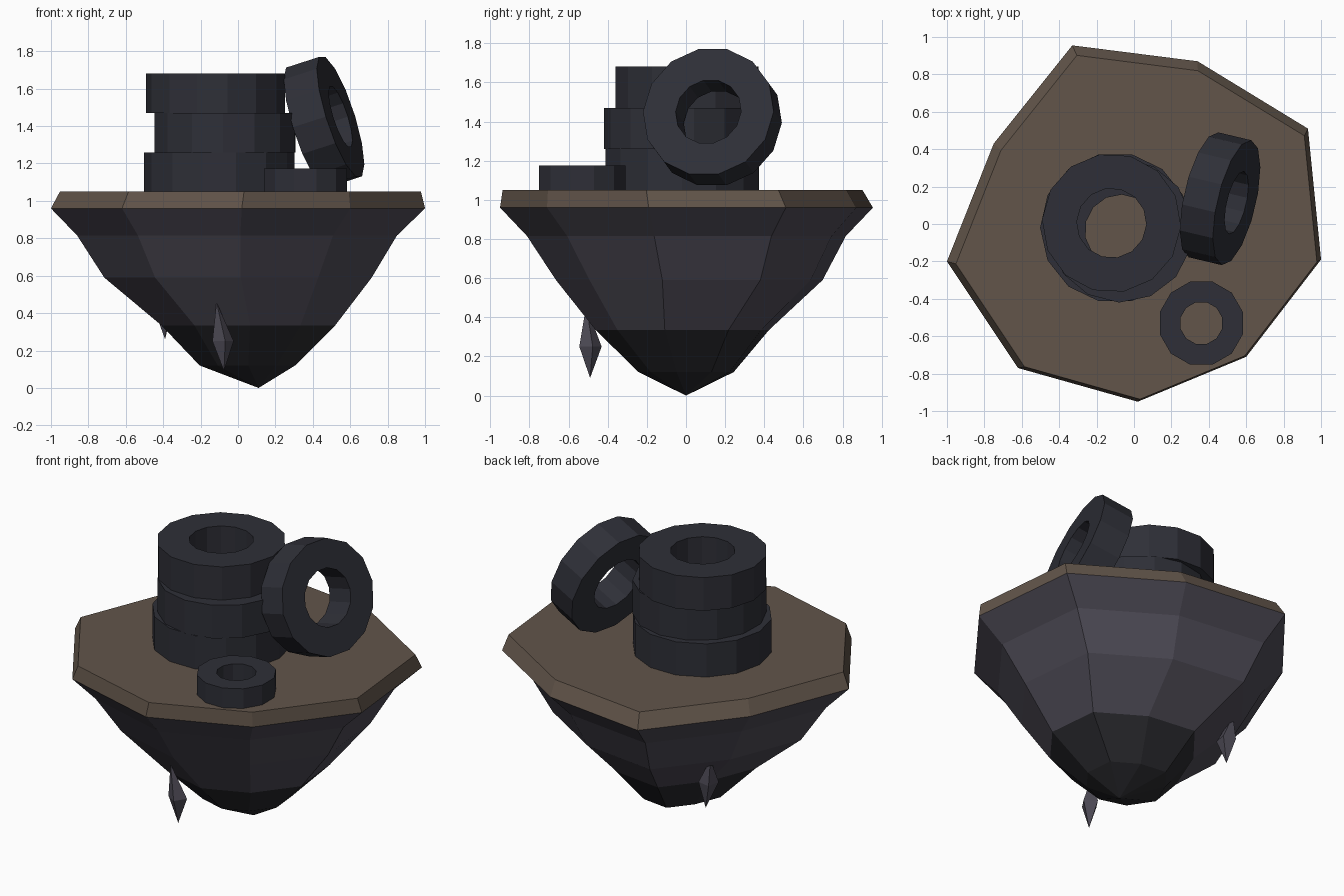
import bpy, bmesh, math
from mathutils import Vector

if "Cube" in bpy.data.objects:
    bpy.data.objects.remove(bpy.data.objects["Cube"])


def mat(name, hexcol):
    lin = []
    for i in (0, 2, 4):
        c = int(hexcol[i:i + 2], 16) / 255
        lin.append(c / 12.92 if c < 0.04045 else ((c + 0.055) / 1.055) ** 2.4)
    m = bpy.data.materials.new(name)
    m.diffuse_color = (*lin, 1)
    m.use_nodes = True
    m.node_tree.nodes["Principled BSDF"].inputs["Base Color"].default_value = m.diffuse_color
    return m


earth = mat("brown_earth", "62554A")
stone = mat("purple_grey_stone", "4E4B56")
dark = mat("dark_stone", "2A2A2E")
rubber = mat("black_rubber", "2E2F37")

# Irregular nine-sided outline of the island rim
RIM = [(-0.33, 0.955), (-0.75, 0.43), (-1.0, -0.2), (-0.62, -0.77), (0.02, -0.95),
       (0.60, -0.71), (1.0, -0.19), (0.93, 0.51), (0.34, 0.87)]


def finish(name, bm, material):
    bmesh.ops.recalc_face_normals(bm, faces=bm.faces)
    me = bpy.data.meshes.new(name)
    bm.to_mesh(me)
    bm.free()
    me.materials.append(material)
    ob = bpy.data.objects.new(name, me)
    bpy.context.collection.objects.link(ob)
    return ob


def loft(name, rings, material, tip=None):
    """Stack scaled copies of the rim; each ring is (z, scale, cx, cy)."""
    bm = bmesh.new()
    loops = [[bm.verts.new((x * s + cx, y * s + cy, z)) for x, y in RIM]
             for z, s, cx, cy in rings]
    n = len(RIM)
    for a, b in zip(loops, loops[1:]):
        for i in range(n):
            j = (i + 1) % n
            bm.faces.new((a[i], a[j], b[j], b[i]))
    bm.faces.new(loops[0])
    if tip:
        t = bm.verts.new(tip)
        for i in range(n):
            bm.faces.new((loops[-1][i], loops[-1][(i + 1) % n], t))
    else:
        bm.faces.new(loops[-1])
    return finish(name, bm, material)


def tyre(name, centre, r, hole, width, sides, axis=(0, 0, 1), spin=0.0):
    bm = bmesh.new()
    section = [(r, -width / 2), (r, width / 2), (hole, width / 2), (hole, -width / 2)]
    loops = []
    for k in range(sides):
        a = 2 * math.pi * k / sides + spin
        loops.append([bm.verts.new((q * math.cos(a), q * math.sin(a), h)) for q, h in section])
    for k in range(sides):
        a, b = loops[k], loops[(k + 1) % sides]
        for i in range(4):
            j = (i + 1) % 4
            bm.faces.new((a[i], b[i], b[j], a[j]))
    ob = finish(name, bm, rubber)
    ob.rotation_euler = Vector(axis).to_track_quat('Z', 'Y').to_euler()
    ob.location = centre
    return ob


def spike(name, top, middle, tip, r, spin):
    """Faceted shard pointing down, its upper end sunk in the rock."""
    bm = bmesh.new()
    t, b = bm.verts.new(top), bm.verts.new(tip)
    ring = []
    for k in range(4):
        a = k * math.pi / 2 + spin
        ring.append(bm.verts.new(Vector(middle) + Vector((r * math.cos(a), r * math.sin(a), 0))))
    for k in range(4):
        j = (k + 1) % 4
        bm.faces.new((ring[k], ring[j], t))
        bm.faces.new((ring[k], ring[j], b))
    return finish(name, bm, stone)


# Floating island: soil slab, rock body, dark bottom
loft("soil_slab", [(1.05, 0.965, 0.013, -0.02), (0.96, 1, 0, 0)], earth)
loft("rock_body", [(0.96, 1, 0, 0), (0.815, 0.855, -0.005, 0), (0.59, 0.715, 0, 0.015),
                   (0.335, 0.465, 0.055, -0.02)], stone)
loft("rock_bottom", [(0.335, 0.465, 0.055, -0.02), (0.12, 0.255, 0.05, 0)], dark,
     tip=(0.11, 0, 0))

# Hanging shards
spike("front_shard", (-0.115, -0.51, 0.46), (-0.08, -0.488, 0.25), (-0.075, -0.49, 0.09), 0.058, 0.2)
spike("back_shard", (-0.43, 0.37, 0.58), (-0.40, 0.345, 0.42), (-0.39, 0.36, 0.26), 0.058, 0.6)

# Stack of three tyres
for i, (x, y, r) in enumerate([(-0.10, -0.02, 0.402), (-0.07, -0.035, 0.385), (-0.12, 0.005, 0.372)]):
    tyre(f"stacked_tyre_{i + 1}", (x, y, 1.155 + 0.21 * i), r, r * 0.5, 0.21, 14, spin=0.2 * i)

# Leaning tyre and small tyre lying flat
tyre("leaning_tyre", (0.46, 0.135, 1.422), 0.343, 0.172, 0.19, 14, axis=(0.93, -0.22, 0.3))
tyre("small_tyre", (0.36, -0.53, 1.112), 0.23, 0.115, 0.125, 12, spin=math.pi / 12)
